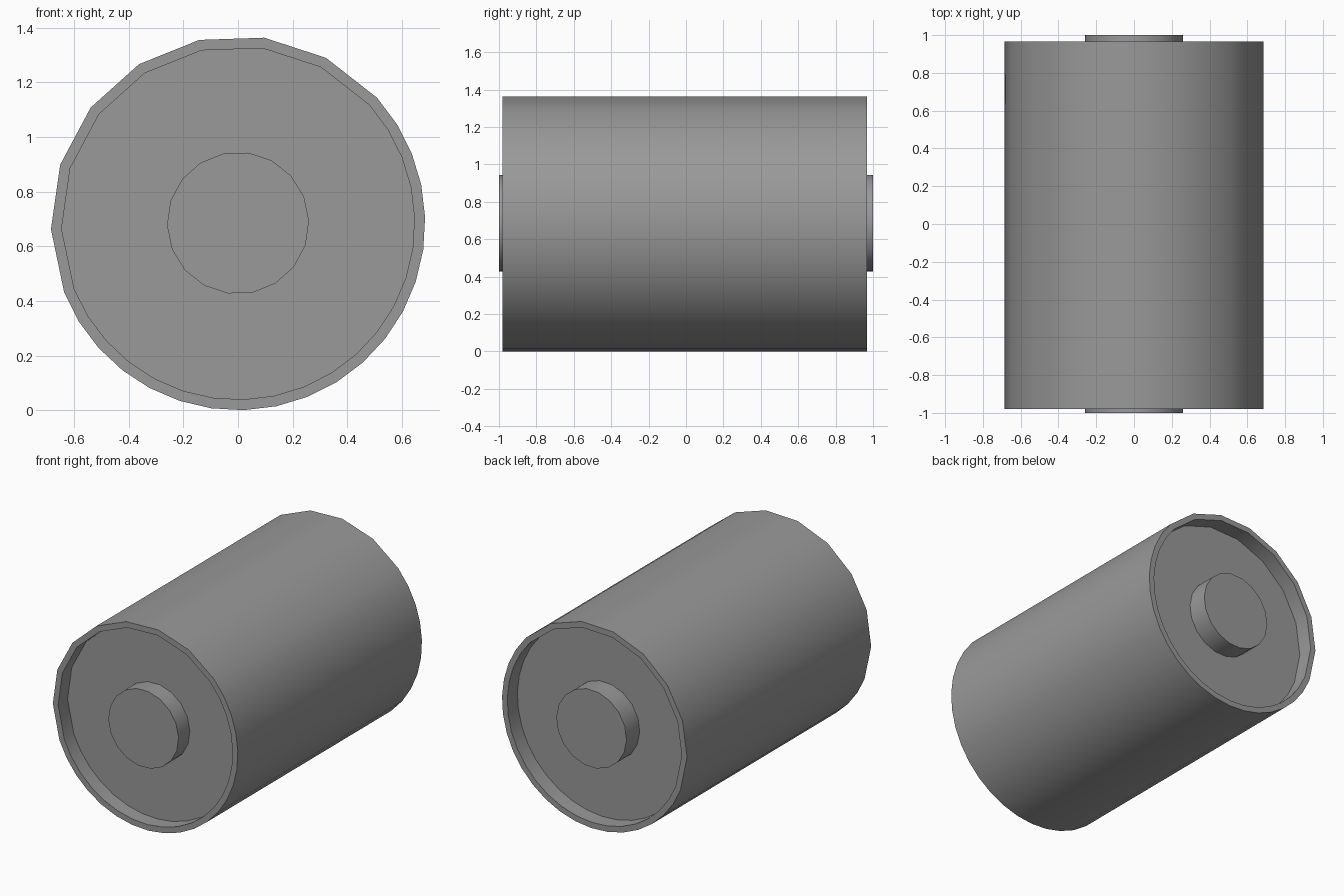
import bpy, bmesh
from math import radians, sin, cos

if "Cube" in bpy.data.objects:
    bpy.data.objects.remove(bpy.data.objects["Cube"])

ZC = 0.685   # height of the axis

# Dark grey for all parts
grey = bpy.data.materials.new("dark_grey")
grey.diffuse_color = (0.32, 0.32, 0.32, 1)
grey.use_nodes = True
grey.node_tree.nodes["Principled BSDF"].inputs["Base Color"].default_value = grey.diffuse_color


def lathe(name, angles, profile):
    """Closed solid around the y axis; profile is a list of (radius, y)."""
    bm = bmesh.new()
    rings = [[bm.verts.new((r * cos(a), y, ZC + r * sin(a))) for a in angles]
             for r, y in profile]
    n = len(angles)
    for a, b in zip(rings, rings[1:]):
        for i in range(n):
            j = (i + 1) % n
            bm.faces.new((a[i], a[j], b[j], b[i]))
    bm.faces.new(rings[0])
    bm.faces.new(rings[-1])
    bmesh.ops.recalc_face_normals(bm, faces=bm.faces)
    me = bpy.data.meshes.new(name)
    bm.to_mesh(me)
    bm.free()
    me.materials.append(grey)
    ob = bpy.data.objects.new(name, me)
    bpy.context.collection.objects.link(ob)
    bpy.ops.object.select_all(action='DESELECT')
    ob.select_set(True)
    bpy.context.view_layer.objects.active = ob
    bpy.ops.object.shade_smooth_by_angle(angle=radians(30))
    return ob


# Drum sides: fine 10 degree steps low right, coarse 20 degree steps upper left
drum_angles = [radians(-158.2 + 10 * k) for k in range(20)]
drum_angles += [radians(42 + 19.98 * k) for k in range(8)]
hub_angles = [radians(1.8 + 20 * k) for k in range(18)]

FRONT, BACK = -0.88, 0.86   # recessed end plates

# Drum with a raised rim at both ends
lathe("drum", drum_angles,
      [(0.646, FRONT), (0.646, -0.98), (0.685, -0.98),
       (0.685, 0.967), (0.646, 0.967), (0.646, BACK)])

# Hubs standing out of each end plate
lathe("front_hub", hub_angles, [(0.26, -1.0), (0.26, FRONT)])
lathe("back_hub", hub_angles, [(0.26, BACK), (0.26, 1.0)])
